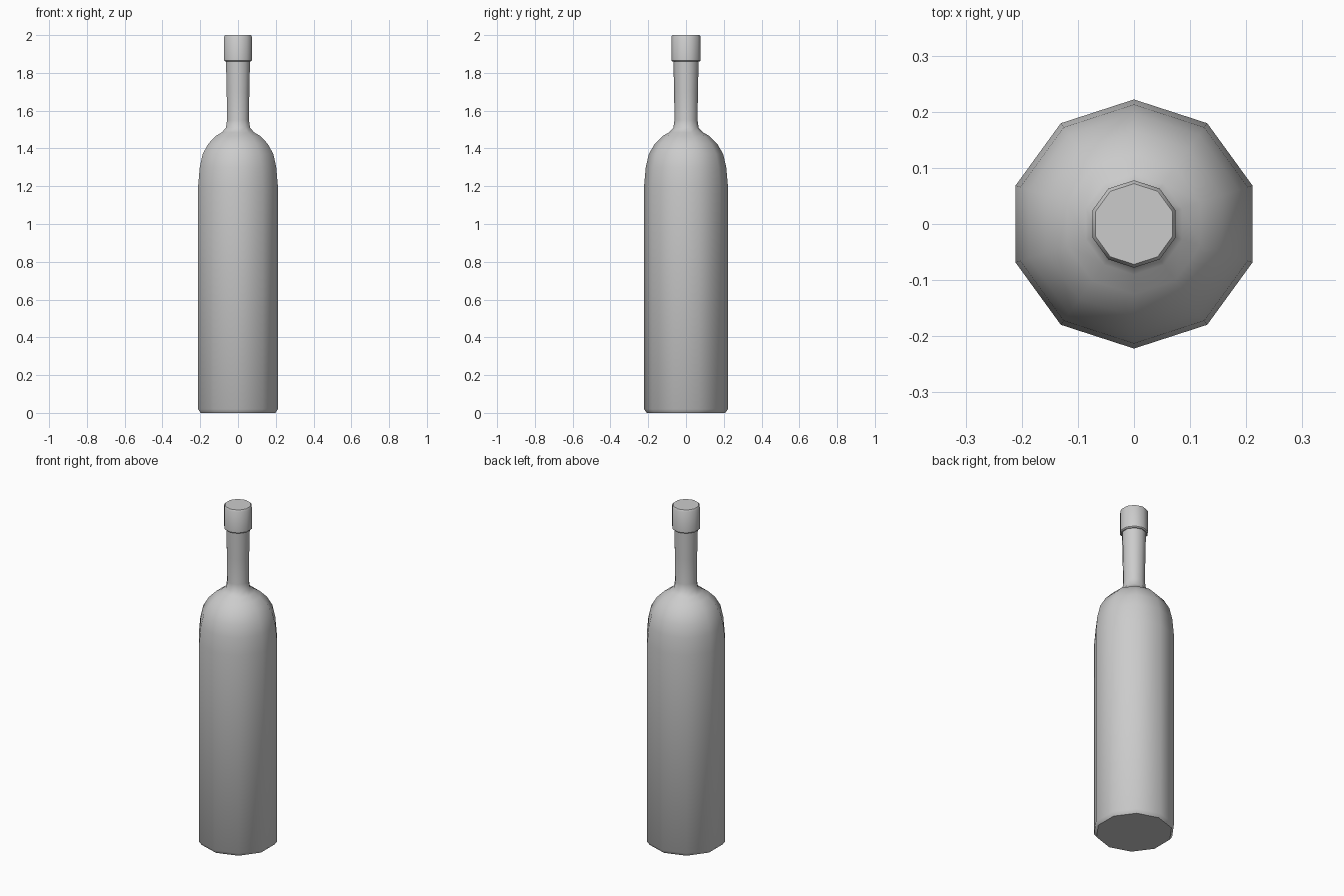
import bpy
import bmesh
from math import cos, sin, tau, radians

SIDES = 10

cube = bpy.data.objects.get("Cube")
if cube:
    bpy.data.objects.remove(cube, do_unlink=True)

grey = bpy.data.materials.new("plain grey")
grey.use_nodes = True
colour = (0.6, 0.6, 0.6, 1)
grey.diffuse_color = colour
grey.node_tree.nodes["Principled BSDF"].inputs["Base Color"].default_value = colour


def lathe(name, profile):
    """Revolve (radius, height) points into a closed ten-sided solid."""
    bm = bmesh.new()
    rings = []
    for r, z in profile:
        angles = [tau * (i / SIDES + 0.25) for i in range(SIDES)]
        rings.append([bm.verts.new((r * cos(a), r * sin(a), z)) for a in angles])
    for low, high in zip(rings, rings[1:]):
        for i in range(SIDES):
            j = (i + 1) % SIDES
            bm.faces.new((low[i], low[j], high[j], high[i]))
    bm.faces.new(rings[0][::-1])
    bm.faces.new(rings[-1])
    mesh = bpy.data.meshes.new(name)
    bm.to_mesh(mesh)
    bm.free()
    mesh.materials.append(grey)
    obj = bpy.data.objects.new(name, mesh)
    bpy.context.collection.objects.link(obj)
    bpy.ops.object.select_all(action="DESELECT")
    obj.select_set(True)
    bpy.context.view_layer.objects.active = obj
    bpy.ops.object.shade_smooth_by_angle(angle=radians(40))
    return obj


# Body with chamfered base, rounded shoulder and slightly flared neck
lathe("bottle_body", [
    (0.208, 0), (0.222, 0.02), (0.222, 1.2), (0.213, 1.3), (0.197, 1.37),
    (0.165, 1.425), (0.125, 1.465), (0.09, 1.485), (0.067, 1.51),
    (0.061, 1.55), (0.063, 1.7), (0.067, 1.87),
])

# Stopper cap with a narrow bevel on both rims
lathe("bottle_cap", [
    (0.072, 1.86), (0.078, 1.866), (0.078, 1.99), (0.072, 2.0),
])
